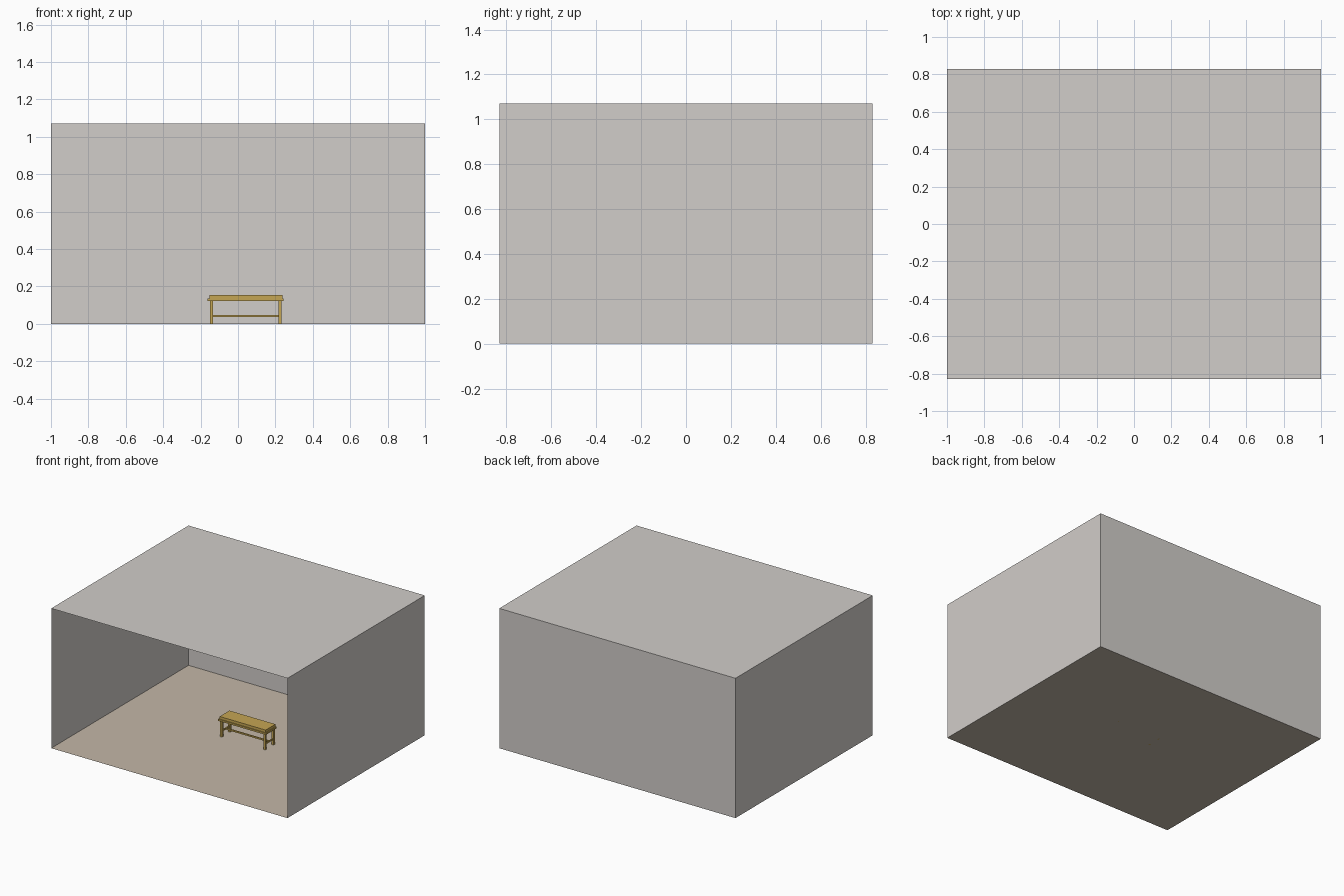
import bpy

if "Cube" in bpy.data.objects:
    bpy.data.objects.remove(bpy.data.objects["Cube"])

def material(name, rgb):
    m = bpy.data.materials.new(name)
    m.diffuse_color = tuple((c / 255) ** 2.2 for c in rgb) + (1,)
    m.use_nodes = True
    m.node_tree.nodes["Principled BSDF"].inputs["Base Color"].default_value = m.diffuse_color
    return m

plaster = material("plaster_grey", (208, 204, 200))
floor_tan = material("floor_tan", (194, 182, 166))
wood = material("golden_wood", (196, 164, 84))

def panel(name, corners, mat):
    me = bpy.data.meshes.new(name)
    me.from_pydata(corners, [], [(0, 1, 2, 3)])
    me.materials.append(mat)
    bpy.context.collection.objects.link(bpy.data.objects.new(name, me))

def box(name, x0, x1, y0, y1, z0, z1, mat=wood):
    bpy.ops.mesh.primitive_cube_add(size=1, location=((x0 + x1) / 2, (y0 + y1) / 2, (z0 + z1) / 2))
    ob = bpy.context.object
    ob.name = name
    ob.scale = (x1 - x0, y1 - y0, z1 - z0)
    bpy.ops.object.transform_apply(location=False, rotation=False, scale=True)
    ob.data.materials.append(mat)

# Room shell: thin sheets, open at the front
X, Y, H = 1.0, 0.83, 1.07
panel("floor", [(-X, -Y, 0), (X, -Y, 0), (X, Y, 0), (-X, Y, 0)], floor_tan)
panel("ceiling", [(-X, -Y, H), (X, -Y, H), (X, Y, H), (-X, Y, H)], plaster)
panel("back_wall", [(-X, Y, 0), (X, Y, 0), (X, Y, H), (-X, Y, H)], plaster)
for side, x in (("left", -X), ("right", X)):
    panel(side + "_wall", [(x, -Y, 0), (x, Y, 0), (x, Y, H), (x, -Y, H)], plaster)

# Bench seat on a slightly wider rim
box("bench_seat", -0.152, 0.237, -0.004, 0.114, 0.134, 0.154)
box("bench_rim", -0.162, 0.243, -0.011, 0.121, 0.121, 0.134)

# Legs and end stretchers
legs_x = ((-0.150, -0.134), (0.217, 0.233))
legs_y = ((-0.002, 0.014), (0.096, 0.112))
for i, (a, b) in enumerate(legs_x):
    for j, (c, d) in enumerate(legs_y):
        box(f"bench_leg_{i}{j}", a, b, c, d, 0, 0.121)
    box(f"end_stretcher_{i}", a + 0.004, b - 0.004, 0.014, 0.096, 0.037, 0.048)

# Long stretcher between the ends
box("long_stretcher", -0.138, 0.221, 0.050, 0.060, 0.037, 0.048)
